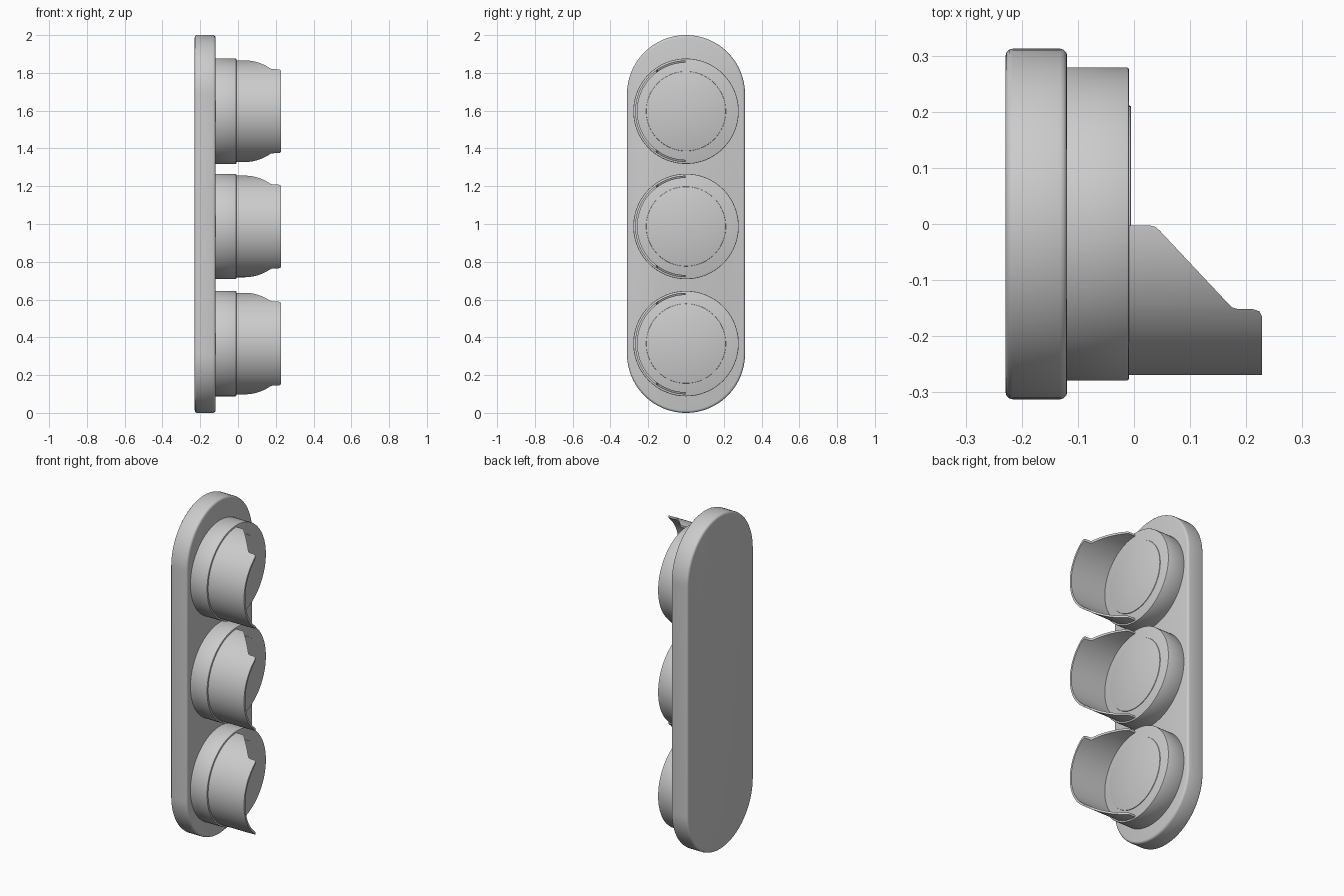
import bpy, bmesh, math

if "Cube" in bpy.data.objects:
    bpy.data.objects.remove(bpy.data.objects["Cube"])

CENTRES = {"top": 1.597, "middle": 0.987, "bottom": 0.367}
R_OUT, R_IN = 0.269, 0.257


def finish(name, bm, bevel=0.0, segments=3):
    bmesh.ops.recalc_face_normals(bm, faces=bm.faces)
    mesh = bpy.data.meshes.new(name)
    bm.to_mesh(mesh)
    bm.free()
    ob = bpy.data.objects.new(name, mesh)
    bpy.context.collection.objects.link(ob)
    bpy.ops.object.select_all(action='DESELECT')
    ob.select_set(True)
    bpy.context.view_layer.objects.active = ob
    if bevel:
        mod = ob.modifiers.new("rounded_edges", 'BEVEL')
        mod.width, mod.segments = bevel, segments
        mod.limit_method, mod.angle_limit = 'ANGLE', math.radians(50)
        bpy.ops.object.modifier_apply(modifier=mod.name)
    bpy.ops.object.shade_smooth_by_angle(angle=math.radians(35))
    return ob


def prism(name, outline, x0, x1, bevel, segments=3):
    """Extrude a (y, z) outline from x0 to x1."""
    bm = bmesh.new()
    face = bm.faces.new([bm.verts.new((x0, y, z)) for y, z in outline])
    ext = bmesh.ops.extrude_face_region(bm, geom=[face])
    for v in ext["geom"]:
        if isinstance(v, bmesh.types.BMVert):
            v.co.x = x1
    return finish(name, bm, bevel, segments)


def arc(cz, r, a0, a1, n):
    return [(r * math.cos(a0 + (a1 - a0) * i / n), cz + r * math.sin(a0 + (a1 - a0) * i / n))
            for i in range(n + 1)]


def circle(cz, r, n=96):
    return arc(cz, r, 0, math.tau, n)[:-1]


def hood_columns():
    """(front x, outer angle, inner angle) across the visor, angle measured towards -y."""
    edge = [(0.030, -0.003), (0.038, -0.005), (0.046, -0.012)]
    edge += [(0.046 + 0.122 * i / 8, -0.012 - 0.130 * i / 8) for i in range(1, 9)]
    edge += [(0.174, -0.148), (0.182, -0.151), (0.214, -0.152), (0.224, -0.156), (0.228, -0.165)]
    half = [(x, math.asin(-y / R_OUT), math.asin(-y / R_IN)) for x, y in edge]
    _, a, b = half[-1]
    q = math.pi / 2
    half += [(0.228, a + (q - a) * i / 16, b + (q - b) * i / 16) for i in range(1, 17)]
    mirrored = [(x, math.pi - a, math.pi - b) for x, a, b in reversed(half[:-1])]
    return half + mirrored


def hood(name, cz):
    bm = bmesh.new()
    rings = []
    for x, a, b in hood_columns():
        def vert(px, r, t):
            return bm.verts.new((px, -r * math.sin(t), cz + r * math.cos(t)))
        rings.append([vert(-0.02, R_OUT, a), vert(x, R_OUT, a),
                      vert(x, R_IN, b), vert(-0.02, R_IN, b)])
    for p, q in zip(rings, rings[1:]):
        for i in range(4):
            j = (i + 1) % 4
            bm.faces.new((p[i], p[j], q[j], q[i]))
    bm.faces.new(rings[0])
    bm.faces.new(rings[-1])
    return finish(name, bm)


# Rounded backing plate
W = 0.3125
plate = arc(2 - W, W, 0, math.pi, 48) + arc(W, W, math.pi, math.tau, 48)
prism("back_plate", plate, -0.229, -0.119, 0.013)

# Three lamps, each with a housing, lens and cut-away visor
for label, cz in CENTRES.items():
    prism(label + "_housing", circle(cz, 0.279), -0.125, -0.009, 0.004, 2)
    prism(label + "_lens", circle(cz, 0.211), -0.02, -0.005, 0.003, 2)
    hood(label + "_visor", cz)
